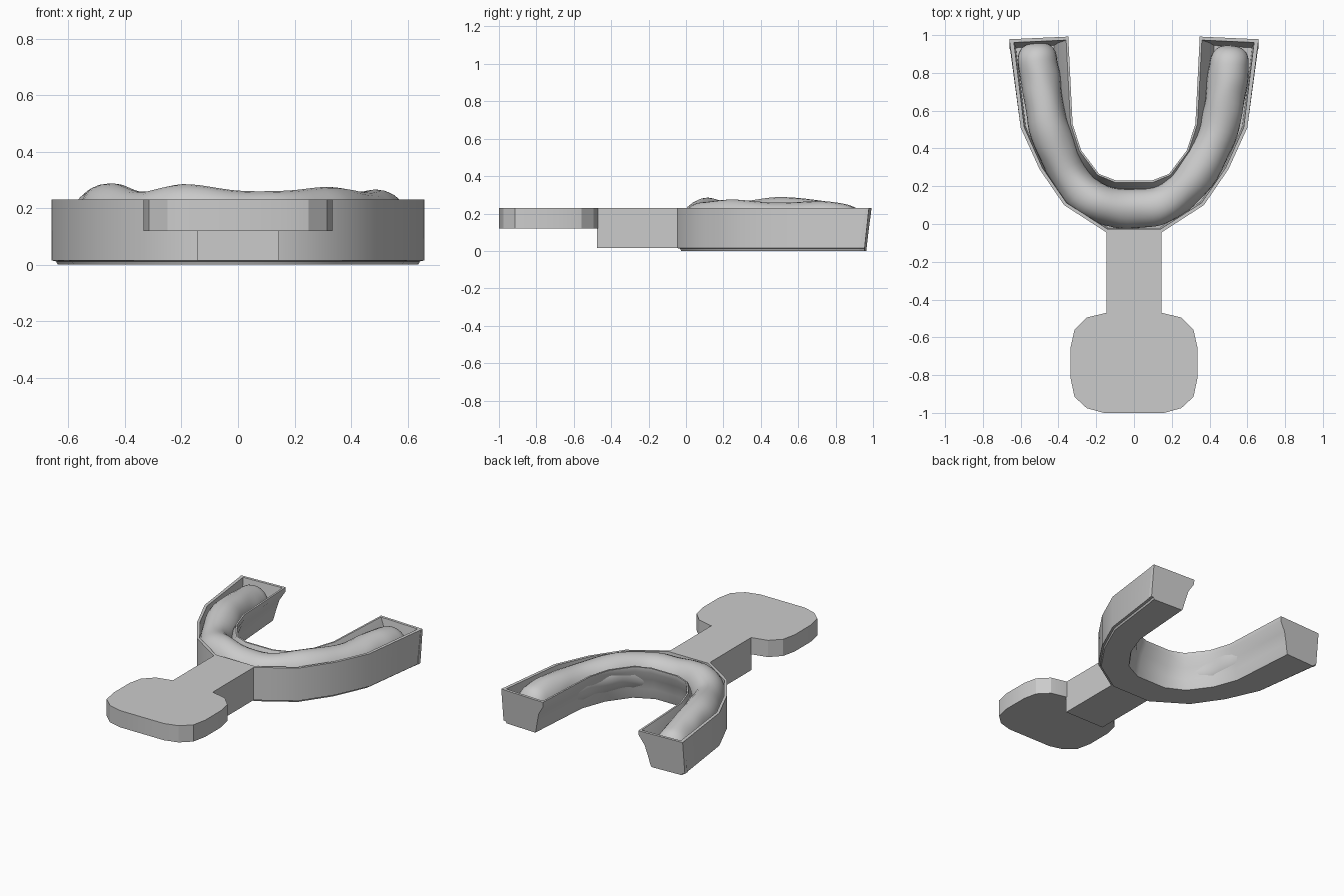
import bpy, bmesh, math
from mathutils import Vector, noise

if "Cube" in bpy.data.objects:
    bpy.data.objects.remove(bpy.data.objects["Cube"])


def finish(name, bm, angle=None):
    bmesh.ops.recalc_face_normals(bm, faces=bm.faces)
    mesh = bpy.data.meshes.new(name)
    bm.to_mesh(mesh)
    bm.free()
    ob = bpy.data.objects.new(name, mesh)
    bpy.context.collection.objects.link(ob)
    if angle:
        bpy.ops.object.select_all(action='DESELECT')
        ob.select_set(True)
        bpy.context.view_layer.objects.active = ob
        bpy.ops.object.shade_smooth_by_angle(angle=math.radians(angle))
    return ob


def loft(name, rings, angle=None):
    bm = bmesh.new()
    rows = [[bm.verts.new(p) for p in r] for r in rings]
    n = len(rows[0])
    for a, b in zip(rows, rows[1:]):
        for i in range(n):
            j = (i + 1) % n
            bm.faces.new((a[i], a[j], b[j], b[i]))
    bm.faces.new(rows[0])
    bm.faces.new(rows[-1])
    return finish(name, bm, angle)


# plan outlines of the right half of the arch: outer and inner rim
outer = [(0.145, -0.045), (0.37, 0.10), (0.50, 0.29), (0.60, 0.51), (0.66, 0.978)]
inner = [(0.095, 0.23), (0.185, 0.265), (0.28, 0.39), (0.325, 0.53), (0.348, 0.992)]
half = list(zip(outer, inner))
mirror = [((-o[0], o[1]), (-i[0], i[1])) for o, i in reversed(half)]
stations = mirror + half

# wall section: t runs from outer rim (0) to inner rim (1), then z
shell = [(0, 0.23), (0, 0.015), (0.05, 0.012), (0.07, 0), (0.76, 0), (0.78, 0.015),
         (0.82, 0.07), (0.88, 0.14), (1, 0.20), (1, 0.23)]
cavity = [(0.96, 0.23), (0.83, 0.15), (0.75, 0.06), (0.1, 0.04), (0.07, 0.23)]


def section(o, i, profile, back=0.0, lean=0.0):
    o, i = Vector(o), Vector(i)
    pts = []
    for t, z in profile:
        p = o.lerp(i, t)
        pts.append((p.x, p.y - back - lean * (1 - z / 0.23), z))
    return pts


tray_rings = [section(o, i, shell + cavity, lean=0.025 if k in (0, len(stations) - 1) else 0)
              for k, (o, i) in enumerate(stations)]
loft("tray", tray_rings, 35)

# closed ends of the two arms
for label, (o, i) in (("left", stations[0]), ("right", stations[-1])):
    loft(label + "_end_wall",
         [section(o, i, shell, 0.0, 0.025), section(o, i, shell, 0.018, 0.035)])


# handle stem and rounded grip
def slab(name, pts, z0, z1):
    loft(name, [[(x, y, z) for x, y in pts] for z in (z0, z1)], 25)


slab("handle_stem", [(-0.145, -0.475), (0.145, -0.475), (0.145, -0.035), (-0.145, -0.035)],
     0.015, 0.23)
grip = [(0.16, -1.0), (0.25, -0.975), (0.315, -0.915), (0.335, -0.82),
        (0.335, -0.65), (0.315, -0.56), (0.25, -0.495), (0.145, -0.47)]
slab("handle_grip", grip + [(-x, y) for x, y in reversed(grip)], 0.12, 0.23)

# soft uneven roll lying in the tray: x, y, height of its crest
path = [Vector(p) for p in (
    (-0.515, 0.96, 0.225), (-0.50, 0.77, 0.262), (-0.445, 0.50, 0.288),
    (-0.34, 0.25, 0.258), (-0.19, 0.115, 0.285), (0.0, 0.08, 0.262),
    (0.17, 0.115, 0.262), (0.32, 0.25, 0.275), (0.44, 0.48, 0.258),
    (0.495, 0.75, 0.265), (0.505, 0.945, 0.23))]


def spline(u):
    k = min(int(u), len(path) - 2)
    t = u - k
    p0, p1 = path[max(k - 1, 0)], path[k]
    p2, p3 = path[k + 1], path[min(k + 2, len(path) - 1)]
    return 0.5 * (2 * p1 + (p2 - p0) * t + (2 * p0 - 5 * p1 + 4 * p2 - p3) * t * t
                  + (3 * p1 - p0 - 3 * p2 + p3) * t ** 3)


rings, steps, sides = [], 90, 24
span = len(path) - 1
for k in range(steps + 1):
    s = 0.5 - 0.5 * math.cos(math.pi * k / steps)
    u = s * span
    c = spline(u)
    d = spline(min(u + 0.01, span)) - spline(max(u - 0.01, 0))
    side = Vector((d.y, -d.x, 0)).normalized()
    end = min(min(u, span - u) / 0.55, 1)
    r = max(math.sqrt(1 - (1 - end) ** 2), 0.02)
    ring = []
    for j in range(sides):
        a = 2 * math.pi * j / sides
        p = Vector((c.x, c.y, c.z - 0.115)) + side * (0.103 * r * math.cos(a))
        p.z += 0.115 * r * math.sin(a)
        p += side * (0.012 * r * noise.noise(p * 7))
        ring.append((p.x, p.y, max(p.z, 0.03)))
    rings.append(ring)
loft("impression_roll", rings, 60)
